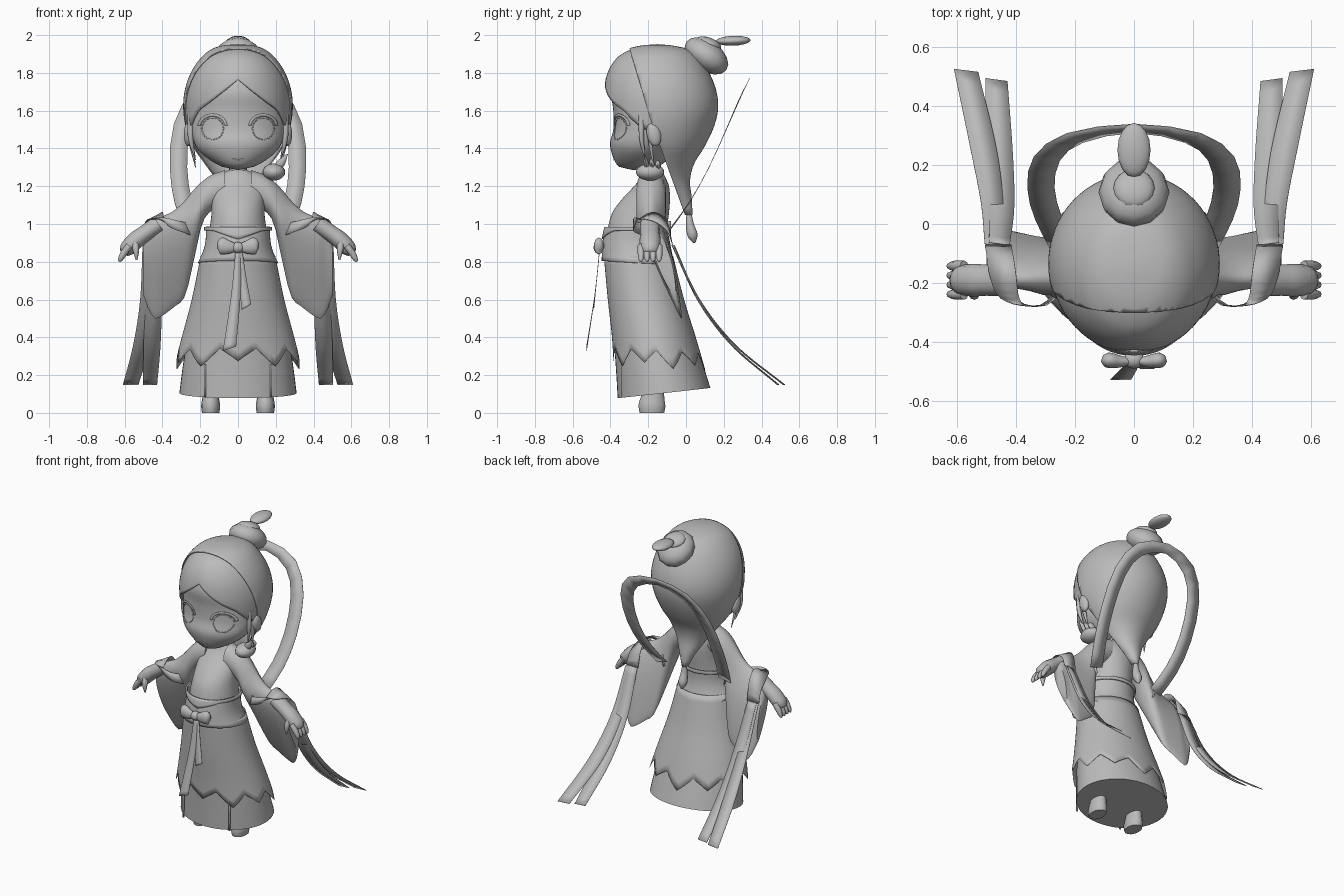
import bpy, bmesh
from math import sin, cos, pi, sqrt, radians
from mathutils import Vector, Matrix

old = bpy.data.objects.get("Cube")
if old:
    bpy.data.objects.remove(old)

grey = bpy.data.materials.new("plain grey")
grey.use_nodes = True
grey.diffuse_color = (0.5, 0.5, 0.5, 1)
grey.node_tree.nodes["Principled BSDF"].inputs["Base Color"].default_value = (0.5, 0.5, 0.5, 1)


def finish(name, bm, thick=0, angle=40):
    bmesh.ops.remove_doubles(bm, verts=bm.verts, dist=1e-5)
    bmesh.ops.recalc_face_normals(bm, faces=bm.faces)
    mesh = bpy.data.meshes.new(name)
    bm.to_mesh(mesh)
    bm.free()
    ob = bpy.data.objects.new(name, mesh)
    bpy.context.collection.objects.link(ob)
    mesh.materials.append(grey)
    bpy.ops.object.select_all(action='DESELECT')
    ob.select_set(True)
    bpy.context.view_layer.objects.active = ob
    bpy.ops.object.shade_smooth_by_angle(angle=radians(angle))
    if thick:
        mod = ob.modifiers.new("thickness", 'SOLIDIFY')
        mod.thickness = thick
    return ob


def sample(points, k):
    """Smooth interpolation of rows (key, values...) sorted by key."""
    k = min(max(k, points[0][0]), points[-1][0])
    i = next(i for i in range(len(points) - 1) if k <= points[i + 1][0])
    p, q = points[i], points[i + 1]
    o, r = points[max(i - 1, 0)], points[min(i + 2, len(points) - 1)]
    h = q[0] - p[0]
    t = (k - p[0]) / h
    out = []
    for j in range(1, len(p)):
        m0 = (q[j] - o[j]) / (q[0] - o[0]) * h
        m1 = (r[j] - p[j]) / (r[0] - p[0]) * h
        out.append((2*t**3 - 3*t*t + 1) * p[j] + (t**3 - 2*t*t + t) * m0
                   + (3*t*t - 2*t**3) * q[j] + (t**3 - t*t) * m1)
    return out


def curve(points, steps):
    keyed = [(i, *p) for i, p in enumerate(points)]
    return [sample(keyed, i * (len(points) - 1) / steps) for i in range(steps + 1)]


def grid(rows, closed=False, caps=False):
    bm = bmesh.new()
    vs = [[bm.verts.new(p) for p in row] for row in rows]
    n = len(rows[0])
    for a, b in zip(vs, vs[1:]):
        for j in range(n if closed else n - 1):
            k = (j + 1) % n
            bm.faces.new((a[j], a[k], b[k], b[j]))
    if caps:
        bm.faces.new(vs[0])
        bm.faces.new(vs[-1])
    return bm


def shell(profile, bottom, cols=48, rows=16, ease=1, grow=0, caps=False):
    """Upright skin; profile rows are (z, half width, front y, back y)."""
    top, out = profile[-1][0], []
    for i in range(rows + 1):
        ring = []
        for j in range(cols):
            a = 2 * pi * j / cols
            z = top - (top - bottom(min(a, 2*pi - a))) * (i / rows) ** ease
            rx, yf, yb = sample(profile, z)
            g = grow if i else 0
            ring.append(((rx + g) * sin(a), (yf + yb)/2 - ((yb - yf)/2 + g) * cos(a), z + grow))
        out.append(ring)
    return grid(out, True, caps)


def tube(name, points, sides=10, flat=1, steps=12):
    """Round limb; points are (x, y, z, radius), flat squashes it along y."""
    path, rows = curve(points, steps), []
    for i, p in enumerate(path):
        d = Vector(path[min(i + 1, steps)][:3]) - Vector(path[max(i - 1, 0)][:3])
        side = d.cross(Vector((0, 1, 0))).normalized()
        up = side.cross(d).normalized()
        rows.append([Vector(p[:3]) + p[3] * (side * cos(2*pi*j/sides) + up * flat * sin(2*pi*j/sides))
                     for j in range(sides)])
    return finish(name, grid(rows, True, True), angle=60)


def ribbon(name, points, steps=20, thick=0.003):
    """Flat strip; points are centre and half-width vector."""
    rows = []
    for p in curve(points, steps):
        c, w = Vector(p[:3]), Vector(p[3:])
        rows.append([c - w, c + w])
    return finish(name, grid(rows), thick)


def ball(name, centre, size, tilt=0, seg=20):
    bm = bmesh.new()
    bmesh.ops.create_uvsphere(bm, u_segments=seg, v_segments=seg // 2 + 2, radius=1)
    bm.transform(Matrix.Translation(centre) @ Matrix.Rotation(radians(tilt), 4, 'X') @ Matrix.Diagonal((*size, 1)))
    return finish(name, bm, angle=60)


# Head
face = [(1.285, 0, -.28, -.28), (1.295, .06, -.34, -.18), (1.32, .12, -.37, -.12), (1.38, .2, -.395, -.07),
        (1.43, .232, -.402, -.04), (1.5, .25, -.385, 0), (1.6, .255, -.385, .05), (1.7, .25, -.395, .08), (1.8, .2, -.36, .05)]
finish("head", shell(face, lambda a: 1.285, rows=28), angle=70)


def on_face(x, z, lift=.004):
    rx, yf, yb = sample(face, z)
    return (x, (yf + yb)/2 - (yb - yf)/2 * sqrt(max(0, 1 - (x/rx)**2)) - lift, z)


# Hair: parted fringe, and an outer cap tapering to a point down the back
hair = [(1.04, .012, -.01, .027), (1.13, .05, -.07, .024), (1.22, .105, -.18, .014), (1.31, .17, -.28, .035),
        (1.4, .23, -.36, .09), (1.5, .268, -.42, .138), (1.6, .283, -.433, .163), (1.7, .275, -.436, .153),
        (1.8, .24, -.415, .113), (1.88, .183, -.365, .058), (1.92, .13, -.3, 0), (1.938, .075, -.23, -.08), (1.945, 0, -.15, -.15)]
hairline = [(0, 1.765), (.3, 1.7), (.6, 1.64), (.85, 1.6), (1.05, 1.55), (1.3, 1.5), (1.8, 1.5), (pi, 1.52)]
finish("fringe_hair", shell(hair, lambda a: sample(hairline, a)[0], 64, 24, 1.7), .012, 60)
bm = shell(hair, lambda a: 1.04, 64, 40, 1.7, grow=.007)
for co, no in (((0, -.3, 1.93), (0, -1, -.3)), ((0, -.17, 1.5), (0, -.44, -.16))):
    bmesh.ops.bisect_plane(bm, geom=bm.verts[:] + bm.edges[:] + bm.faces[:],
                           plane_co=co, plane_no=no, clear_outer=True)
finish("hair_cap", bm, .006, 60)
tube("hair_tip", [(0, .015, 1.08, .01), (0, .02, 1.0, .022), (0, .035, .94, .028), (0, .045, .9, .006)])
ball("bun", (0, .108, 1.89), (.12, .13, .08), -35, 12)
ball("bun_loop", (0, .25, 1.97), (.056, .092, .026), 2, 16)
ball("bun_loop_root", (0, .12, 1.955), (.07, .07, .032), -20, 16)

# Body
torso = [(.9, .155, -.42, -.1), (.97, .15, -.415, -.1), (1.06, .14, -.39, -.09), (1.13, .14, -.34, -.085),
         (1.2, .135, -.275, -.09), (1.25, .11, -.235, -.11), (1.285, .05, -.225, -.13)]
finish("torso", shell(torso, lambda a: .9, caps=True), angle=60)
tube("neck", [(0, -.18, 1.22, .05), (0, -.18, 1.36, .045)], 16)
belt = [(.79, .215, -.447, -.065), (.85, .187, -.445, -.085), (.91, .172, -.44, -.095), (.98, .17, -.425, -.093)]
finish("belt", shell(belt, lambda a: .795 + .01 * cos(a), rows=8), .004)
finish("belt_rim", shell([(.93, .178, -.445, -.086), (.985, .18, -.432, -.083)],
                         lambda a: .965 - .045 * max(0, 1 - a / .8), rows=3), .01)

# Skirts: inner hem is slanted, outer hem is jagged
skirt = [(.05, .317, -.36, .155), (.25, .292, -.372, .092), (.4, .267, -.385, .045), (.6, .232, -.41, -.015), (.82, .19, -.43, -.07)]
finish("underskirt", shell(skirt, lambda a: .105 - .027 * cos(a), caps=True))
over = [(.2, .35, -.38, .11), (.4, .298, -.392, .052), (.6, .245, -.414, -.01), (.83, .198, -.435, -.068)]


def jagged(a):
    return .25 + .08 * abs((a * 5 / pi + .5) % 1 - .5) * 2 + .025 * cos(a * 2) * cos(a * 3)


finish("overskirt", shell(over, jagged, 80, 12), .003)
for s in (1, -1):
    ribbon("skirt_seam", [(s * .175, -.345, z, .006, 0, 0) for z in (.085, .18, .26)], 3)

# Waist bow with hanging strips
ball("bow_knot", (0, -.46, .875), (.035, .03, .03), seg=12)
for s in (1, -1):
    tube("bow_loop", [(s * .01, -.465, .875, .02), (s * .055, -.465, .878, .038), (s * .09, -.46, .885, .044), (s * .108, -.455, .885, .02)], flat=.6)
ribbon("long_strip", [(0, -.46, .85, .014, 0, 0), (-.012, -.485, .62, .025, 0, 0), (-.045, -.528, .34, .035, 0, .012)])
ribbon("short_strip", [(.01, -.46, .85, .014, 0, 0), (.025, -.475, .7, .022, 0, 0), (.045, -.49, .56, .025, 0, .015)])

# Ring of scarf arching behind the back
arch = [(-.24, -.08, .98), (-.29, .02, 1.12), (-.315, .12, 1.3), (-.295, .22, 1.52), (-.2, .29, 1.68), (0, .322, 1.745)]
arch += [(-x, y, z) for x, y, z in arch[-2::-1]]
path = []
for i, p in enumerate(arch):
    d = Vector(arch[min(i + 1, 10)]) - Vector(arch[max(i - 1, 0)])
    w = d.cross(Vector((0, -.89, .45))).normalized() * (.032 + .014 * min(1, abs(p[0]) * 4))
    path.append((*p, *w))
ribbon("scarf_ring", path, 20)

# Sleeve outline: x, top z, bottom z
sleeve = [(.07, 1.285, 1.1), (.14, 1.26, 1.07), (.19, 1.225, 1.0), (.235, 1.18, .8), (.28, 1.125, .62), (.34, 1.07, .56),
          (.4, 1.04, .515), (.44, 1.02, .5), (.475, .99, .55), (.5, .93, .62)]
for s in (1, -1):
    side = "left" if s > 0 else "right"
    rows = []
    for i in range(21):
        x = .07 + .43 * i / 20
        hi, lo = sample(sleeve, x)
        ring = []
        for j in range(24):
            a = 2 * pi * j / 24
            z = (hi + lo) / 2 + (hi - lo) / 2 * cos(a)
            depth = max(0, 1.02 - z)
            half = max(.022, .078 - .12 * depth) * (1 if i < 18 else .8)
            ring.append((s * x, -.185 + .31 * depth + half * sin(a) * min(1, .55 + abs(sin(a))), z))
        rows.append(ring)
    finish(side + "_sleeve", grid(rows, True, True), angle=60)
    tube(side + "_hand", [(s * .42, -.19, 1.0, .045), (s * .5, -.19, .945, .044), (s * .54, -.19, .915, .046),
                          (s * .585, -.19, .87, .042), (s * .605, -.19, .845, .025)], 12, 1.2)
    for k in range(4):
        y = -.238 + .032 * k
        tube(side + "_finger", [(s * .575, y, .885, .018), (s * .605, y, .845, .018), (s * .624, y, .81, .012), (s * .628, y, .8, .003)], 8, steps=6)
    tube(side + "_thumb", [(s * .545, -.225, .9, .02), (s * .54, -.24, .86, .017), (s * .537, -.242, .81, .005)], 8, steps=6)

    # Scarf draped over the forearm and its two trailing ends
    ribbon(side + "_scarf_drape", [(s * x, y, z, s * w, 0, v) for x, y, z, w, v in (
        (.24, -.08, .98, .01, .035), (.25, -.2, .97, .01, .033), (.3, -.27, .985, .01, .03), (.38, -.272, 1.01, .015, .025),
        (.425, -.245, 1.03, .035, .0), (.445, -.17, 1.04, .045, -.025), (.455, -.1, .99, .045, -.025), (.46, -.07, .89, .045, 0))])
    for name, xs, ws, scale in (("outer", (.475, .48, .51, .568), (.03, .038, .045, .041), 1),
                                ("inner", (.455, .447, .455, .465), (.035, .042, .045, .037), .94)):
        ribbon(f"{side}_{name}_scarf_end", [(s * x, y * scale, z, s * w, .005, 0) for x, w, y, z in zip(
            xs, ws, (-.07, .07, .26, .52), (.89, .6, .36, .15))])

    # Feet, ears and side locks
    tube(side + "_foot", [(s * .145, -.17, .2, .04), (s * .145, -.175, .1, .042), (s * .145, -.18, .04, .05), (s * .145, -.18, 0, .046)], 14, 1.45)
    ball(side + "_ear", (s * .262, -.17, 1.475), (.025, .038, .065), 12, 14)
    for y, low in ((-.235, 1.34), (-.19, 1.3)):
        tube(side + "_side_lock", [(s * .25, y, 1.58, .018), (s * .25, y, 1.45, .014), (s * .225, y + .02, low, .002)], 6)

    # Eyes: rim plate and raised lid following the cheek
    def arc(name, cx, cz, rx, rz, start, end, w, lift):
        rows = []
        for i in range(25):
            a = start + (end - start) * i / 24
            rows.append([on_face(s * (cx + (rx + d) * cos(a)), cz + (rz + d) * sin(a), lift) for d in (0, w)])
        finish(f"{side}_{name}", grid(rows), .003)
    arc("eye_rim", .135, 1.505, .055, .055, 0, 2 * pi, .005, .002)
    arc("eyelid", .135, 1.515, .065, .055, .1, pi - .1, .014, .006)

# Mouth
ribbon("mouth", [(*on_face(x, 1.345 - .006 * cos(x * 50), .003), 0, 0, .003) for x in (-.03, 0, .03)], 8)

# Shoulder ornament: small perched bird shape
ball("ornament_body", (.19, -.19, 1.275), (.06, .075, .045))
for k in range(3):
    tube("ornament_feather", [(.18, -.2 + .03 * k, 1.27, .012), (.225, -.21 + .03 * k, 1.32, .022), (.262 - .015 * k, -.22 + .03 * k, 1.37 - .02 * k, .003)], 8, .6)
